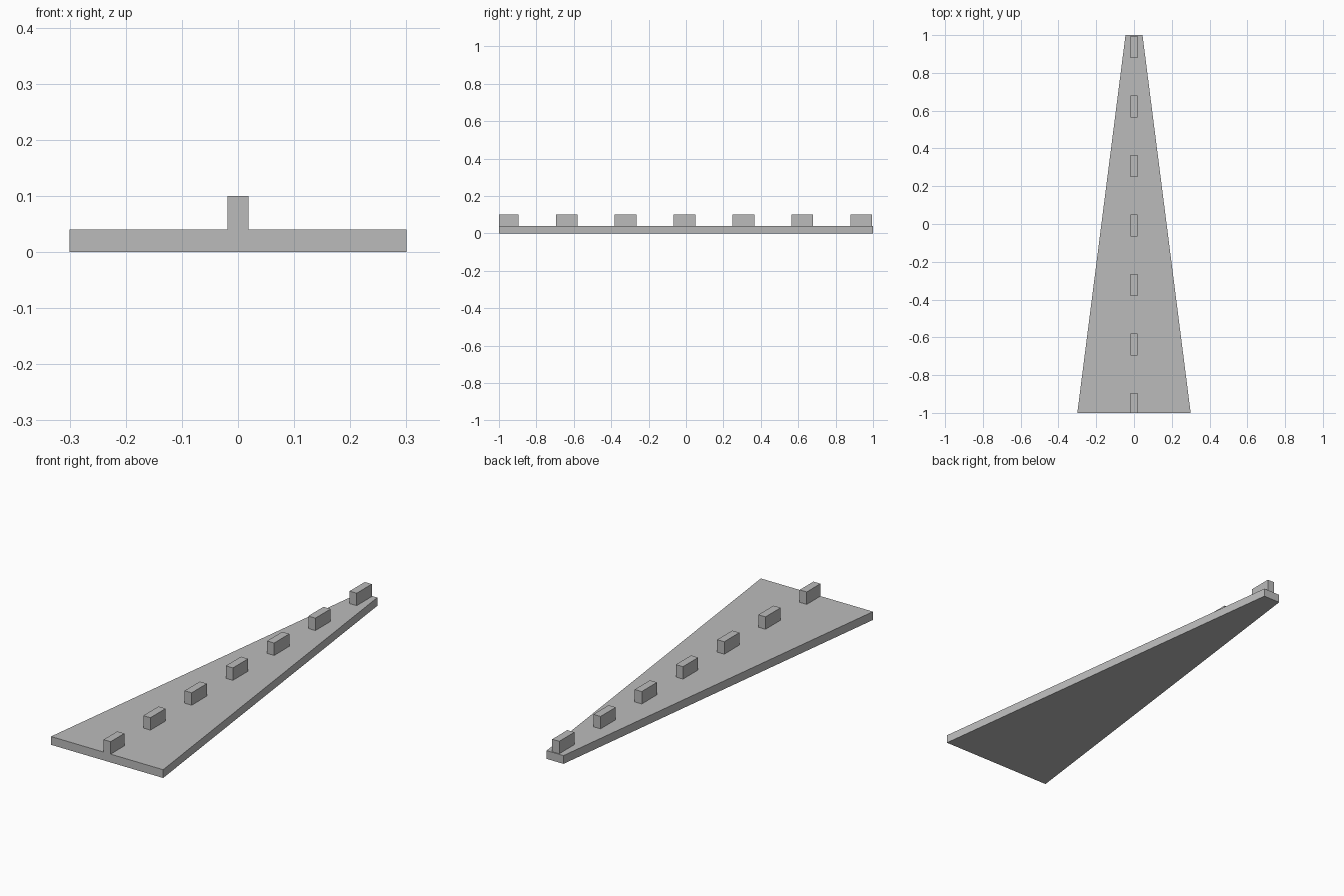
import bpy
import bmesh

cube = bpy.data.objects.get("Cube")
if cube:
    bpy.data.objects.remove(cube, do_unlink=True)

grey = bpy.data.materials.new("plain grey")
grey.use_nodes = True
colour = (0.5, 0.5, 0.5, 1)
grey.diffuse_color = colour
grey.node_tree.nodes["Principled BSDF"].inputs["Base Color"].default_value = colour


def prism(name, outline, bottom, top):
    """Extrude a flat outline from bottom to top."""
    bm = bmesh.new()
    base = bm.faces.new([bm.verts.new((x, y, bottom)) for x, y in outline])
    extruded = bmesh.ops.extrude_face_region(bm, geom=[base], use_keep_orig=True)
    for item in extruded["geom"]:
        if isinstance(item, bmesh.types.BMVert):
            item.co.z = top
    bmesh.ops.recalc_face_normals(bm, faces=bm.faces)
    mesh = bpy.data.meshes.new(name)
    bm.to_mesh(mesh)
    bm.free()
    mesh.materials.append(grey)
    obj = bpy.data.objects.new(name, mesh)
    bpy.context.collection.objects.link(obj)
    return obj


# Tapered base slab
SLAB_TOP = 0.04
prism("tapered_slab", [(-0.3, -1), (0.3, -1), (0.045, 1), (-0.045, 1)], 0, SLAB_TOP)

# Row of blocks along the centre line; the first is trimmed flush with the front
HALF_WIDTH, HALF_LENGTH, SPACING = 0.019, 0.058, 0.315
for i in range(7):
    centre = -0.008 + (i - 3) * SPACING
    front = max(centre - HALF_LENGTH, -1)
    back = centre + HALF_LENGTH
    outline = [(-HALF_WIDTH, front), (HALF_WIDTH, front),
               (HALF_WIDTH, back), (-HALF_WIDTH, back)]
    prism(f"centre_block_{i + 1}", outline, SLAB_TOP, 0.1)
